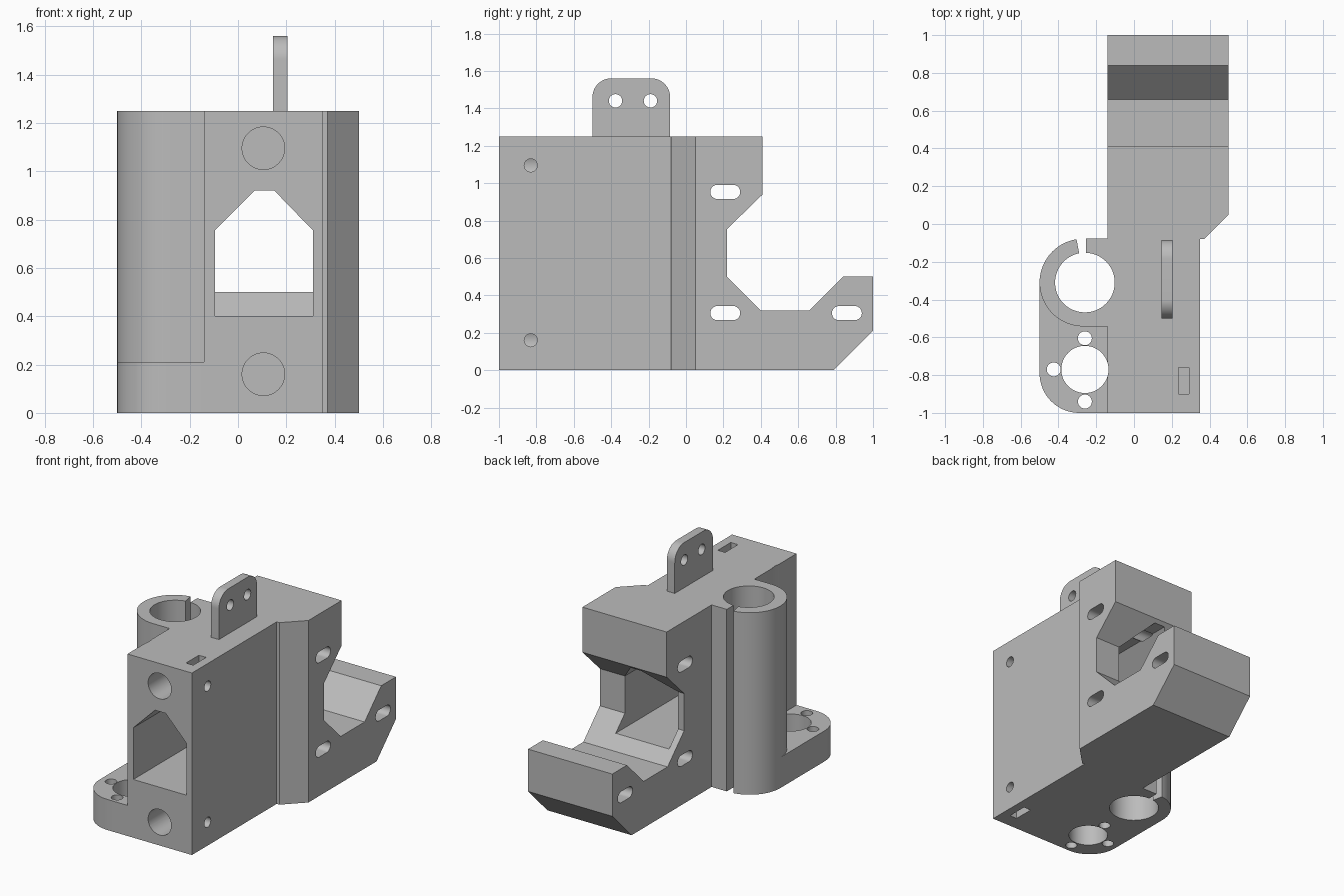
import bpy, bmesh
from math import cos, sin, pi, radians

cube = bpy.data.objects.get("Cube")
if cube:
    bpy.data.objects.remove(cube, do_unlink=True)

grey = bpy.data.materials.new("plain grey")
grey.use_nodes = True
grey.diffuse_color = (0.5, 0.5, 0.5, 1)
grey.node_tree.nodes["Principled BSDF"].inputs["Base Color"].default_value = (0.5, 0.5, 0.5, 1)

# Where a profile's two coordinates and its depth go, for each extrusion axis
PLACE = {
    "x": lambda u, v, d: (d, u, v),
    "y": lambda u, v, d: (u, d, v),
    "z": lambda u, v, d: (u, v, d),
}


def arc(cu, cv, r, start=0, end=360, n=48):
    """Points on an arc; a full circle omits the repeated end point."""
    count = n if end - start == 360 else n + 1
    angles = [radians(start + (end - start) * i / n) for i in range(count)]
    return [(cu + r * cos(a), cv + r * sin(a)) for a in angles]


def slot(cu, cv, half, r):
    return arc(cu + half - r, cv, r, -90, 90, 16) + arc(cu - half + r, cv, r, 90, 270, 16)


def rect(u0, u1, v0, v1):
    return [(u0, v0), (u1, v0), (u1, v1), (u0, v1)]


def prism(name, profile, axis, d0, d1):
    """Extrude a closed profile along an axis."""
    bm = bmesh.new()
    low = [bm.verts.new(PLACE[axis](u, v, d0)) for u, v in profile]
    high = [bm.verts.new(PLACE[axis](u, v, d1)) for u, v in profile]
    bm.faces.new(low)
    bm.faces.new(high)
    for i in range(len(low)):
        j = (i + 1) % len(low)
        bm.faces.new((low[i], low[j], high[j], high[i]))
    bmesh.ops.recalc_face_normals(bm, faces=bm.faces[:])
    mesh = bpy.data.meshes.new(name)
    bm.to_mesh(mesh)
    bm.free()
    mesh.materials.append(grey)
    obj = bpy.data.objects.new(name, mesh)
    bpy.context.collection.objects.link(obj)
    return obj


def activate(obj):
    bpy.ops.object.select_all(action="DESELECT")
    obj.select_set(True)
    bpy.context.view_layer.objects.active = obj


def cut(obj, profile, axis, d0, d1):
    cutter = prism("cutter", profile, axis, d0, d1)
    cutter.hide_render = True
    mod = obj.modifiers.new("cut", "BOOLEAN")
    mod.operation, mod.solver, mod.object = "DIFFERENCE", "EXACT", cutter
    activate(obj)
    bpy.ops.object.modifier_apply(modifier=mod.name)
    bpy.data.objects.remove(cutter, do_unlink=True)


def finish(obj):
    activate(obj)
    bpy.ops.object.shade_smooth_by_angle(angle=radians(30))


TOP, LEFT_FACE = 1.25, -0.14
BEARING = (-0.26, -0.31)
MOTOR = (-0.26, -0.77)

# Main body: side outline with the rear hook
body = prism("main_body", [
    (-1, 0), (0.79, 0), (1, 0.21), (1, 0.5), (0.84, 0.5), (0.66, 0.32), (0.40, 0.32),
    (0.22, 0.5), (0.22, 0.755), (0.41, 0.94), (0.41, TOP), (-1, TOP)], "x", LEFT_FACE, 0.5)

# Narrower front half with a chamfered shoulder
cut(body, [(0.35, -1.1), (0.35, -0.08), (0.37, -0.08), (0.5, 0.05), (0.6, 0.15), (0.6, -1.1)],
    "z", -0.1, 1.4)

# Tunnel with a chamfered roof
cut(body, [(-0.095, 0.4), (0.31, 0.4), (0.31, 0.755), (0.15, 0.92), (0.07, 0.92), (-0.095, 0.755)],
    "y", -1.1, 0.6)

# Rod sockets, each with a set-screw hole and a nut pocket
for z, pocket in ((1.095, (1.06, 1.4)), (0.16, (-0.1, 0.195))):
    cut(body, arc(0.105, z, 0.088), "y", -1.1, -0.05)
    cut(body, arc(-0.83, z, 0.035, n=24), "x", 0.13, 0.6)
    cut(body, rect(0.235, 0.29, -0.9, -0.76), "z", *pocket)

# Cross slots in the rear block
for y, z in ((0.21, 0.953), (0.21, 0.305), (0.86, 0.305)):
    cut(body, slot(y, z, 0.08, 0.038), "x", -0.3, 0.7)

# Bores that graze the body wall
cut(body, arc(*BEARING, 0.158), "z", -0.1, 1.4)
cut(body, arc(*MOTOR, 0.125), "z", -0.1, 1.4)
finish(body)

# Bearing clamp: split sleeve on the body's side
clamp = prism("bearing_clamp",
              arc(-0.268, BEARING[1], 0.232, 90, 270)
              + [(LEFT_FACE, -0.542), (LEFT_FACE, -0.078)], "z", 0, TOP)
cut(clamp, arc(*BEARING, 0.158), "z", -0.1, 1.4)
cut(clamp, [(-0.31, -0.05), (-0.255, -0.05), (-0.255, -0.2), (-0.282, -0.2)], "z", -0.1, 1.4)
finish(clamp)

# Low mounting flange with a main bore and three screw holes
flange = prism("mounting_flange",
               arc(-0.29, -0.79, 0.21, 180, 270, 16)
               + [(LEFT_FACE, -1), (LEFT_FACE, -0.54), (-0.3, -0.54)]
               + arc(-0.268, BEARING[1], 0.232, 240, 180, 16), "z", 0, 0.21)
cut(flange, arc(*BEARING, 0.158), "z", -0.1, 0.4)
cut(flange, arc(*MOTOR, 0.125), "z", -0.1, 0.4)
for x, y in ((-0.26, -0.605), (-0.26, -0.94), (-0.425, -0.77)):
    cut(flange, arc(x, y, 0.037, n=24), "z", -0.1, 0.4)
# Fill the straight outer side between flange and clamp
filler = prism("flange_side", [(-0.5, -0.79), (-0.43, -0.69), (-0.43, -0.55), (-0.38, -0.515),
                               (-0.46, -0.44), (-0.495, -0.35), (-0.5, BEARING[1])], "z", 0, 0.21)
cut(filler, arc(-0.425, -0.77, 0.037, n=24), "z", -0.1, 0.4)
cut(filler, arc(*MOTOR, 0.125), "z", -0.1, 0.4)
finish(flange)

# Upright tab with two holes
tab = prism("top_tab", [(-0.5, TOP), (-0.085, TOP)]
            + arc(-0.185, 1.46, 0.1, 0, 90, 16) + arc(-0.4, 1.46, 0.1, 90, 180, 16),
            "x", 0.145, 0.205)
for y in (-0.377, -0.19):
    cut(tab, arc(y, 1.44, 0.036, n=24), "x", 0, 0.4)
finish(tab)
